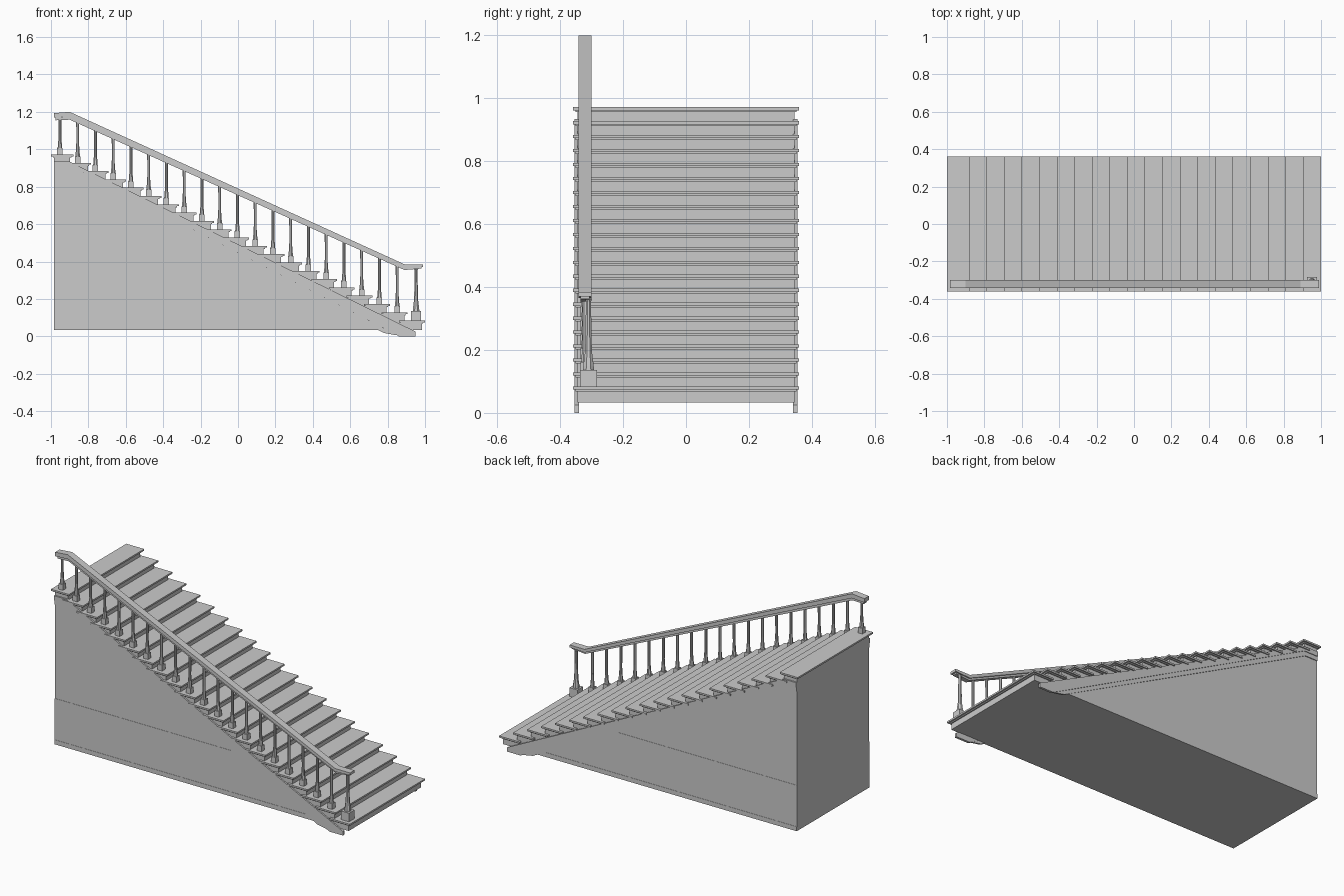
import bpy, bmesh, math

if "Cube" in bpy.data.objects:
    bpy.data.objects.remove(bpy.data.objects["Cube"])

STEPS = 21
RISE, RUN = 0.0444, 0.094
TOP_Z, TOP_X = 0.972, -0.88      # top tread surface and its nosing


def finish(name, bm):
    bmesh.ops.recalc_face_normals(bm, faces=bm.faces)
    me = bpy.data.meshes.new(name)
    bm.to_mesh(me)
    bm.free()
    ob = bpy.data.objects.new(name, me)
    bpy.context.collection.objects.link(ob)
    return ob


def prism(name, pts, y0, y1):
    """Extrude an x-z outline from y0 to y1."""
    bm = bmesh.new()
    face = bm.faces.new([bm.verts.new((x, y0, z)) for x, z in pts])
    ext = bmesh.ops.extrude_face_region(bm, geom=[face])
    for g in ext["geom"]:
        if isinstance(g, bmesh.types.BMVert):
            g.co.y = y1
    return finish(name, bm)


def box(name, x0, x1, y0, y1, z0, z1):
    return prism(name, [(x0, z0), (x1, z0), (x1, z1), (x0, z1)], y0, y1)


def column(name, x, y, rings, sides):
    """Stack of rings (radius, z) joined into a turned post."""
    bm = bmesh.new()
    loops = []
    for r, z in rings:
        loops.append([bm.verts.new((x + r * math.cos(2 * math.pi * (i + .5) / sides),
                                    y + r * math.sin(2 * math.pi * (i + .5) / sides), z))
                      for i in range(sides)])
    for a, b in zip(loops, loops[1:]):
        for i in range(sides):
            j = (i + 1) % sides
            bm.faces.new((a[i], a[j], b[j], b[i]))
    bm.faces.new(loops[0])
    bm.faces.new(loops[-1])
    return finish(name, bm)


# stepped body with closed back and underside
outline = [(-0.985, 0.033)]
for k in reversed(range(STEPS)):
    nose, z = TOP_X + RUN * k - 0.017, TOP_Z - RISE * k - 0.005
    outline.append((nose, 0.033 if k == STEPS - 1 else z - RISE))
    outline.append((nose, z))
outline.append((-0.985, TOP_Z - 0.005))
prism("stair_body", outline, -0.345, 0.345)

# treads with a thin cove strip below each nosing
for k in range(STEPS):
    nose, z = TOP_X + RUN * k, TOP_Z - RISE * k
    left = max(nose - 0.138, -1.0)
    box("tread", left, nose, -0.36, 0.36, z - 0.010, z)
    box("tread_cove", left + 0.01, nose - 0.010, -0.352, 0.352, z - 0.016, z - 0.010)

# side trim on both faces: stringer, lower moulding, dado and baseboard
stringer = [(-0.985, 0.934), (-0.90, 0.934), (0.95, 0.025), (0.95, 0.0),
            (0.86, 0.0), (-0.89, 0.905), (-0.985, 0.905)]
moulding = [(-0.985, 0.905), (-0.89, 0.905), (0.85, 0.005),
            (0.78, 0.018), (-0.90, 0.88), (-0.985, 0.88)]
dado = [(-0.985, 0.033), (0.75, 0.033), (0.22, 0.31), (-0.985, 0.31)]
baseboard = [(-0.985, 0.033), (0.75, 0.033), (0.70, 0.06), (-0.985, 0.06)]
for s in (-1, 1):
    prism("stringer", stringer, s * 0.340, s * 0.354)
    prism("stringer_moulding", moulding, s * 0.340, s * 0.350)
    prism("dado_panel", dado, s * 0.340, s * 0.3465)
    prism("baseboard", baseboard, s * 0.340, s * 0.348)

# handrail: wide cap and narrower lower rail
path = [(-0.985, 1.193), (-0.90, 1.20), (0.89, 0.385), (0.99, 0.385)]


def band(d0, d1, trim):
    p = [(path[0][0] + trim, path[0][1])] + path[1:3] + [(path[3][0] - trim, path[3][1])]
    scale = (1, 1.1, 0.8, 0.6)
    return ([(x, z - d0 * s) for (x, z), s in zip(p, scale)] +
            [(x, z - d1 * s) for (x, z), s in reversed(list(zip(p, scale)))])


RAIL_Y = -0.321
prism("handrail_cap", band(0, 0.024, 0), RAIL_Y - 0.021, RAIL_Y + 0.021)
prism("handrail_base", band(0.024, 0.038, 0.01), RAIL_Y - 0.014, RAIL_Y + 0.014)


def rail_z(x):
    for (xa, za), (xb, zb) in zip(path, path[1:]):
        if x <= xb:
            return za + (zb - za) * (x - xa) / (xb - xa) - 0.022
    return path[-1][1] - 0.022


# balusters: square foot, tapered collar, slim shaft
for k in range(STEPS - 1):
    x, z = -0.952 + 0.0949 * k, TOP_Z - RISE * k
    box("baluster_foot", x - 0.015, x + 0.015, RAIL_Y - 0.015, RAIL_Y + 0.015, z, z + 0.034)
    column("baluster_shaft", x, RAIL_Y,
           [(0.013, z + 0.034), (0.012, z + 0.05), (0.0095, z + 0.075),
            (0.008, z + 0.11), (0.0085, rail_z(x))], 8)

# newel post on the bottom step
nx, ny, nz = 0.952, -0.310, TOP_Z - RISE * (STEPS - 1)
box("newel_foot", nx - 0.027, nx + 0.027, ny - 0.027, ny + 0.027, nz, nz + 0.052)
column("newel_shaft", nx, ny,
       [(0.019, nz + 0.052), (0.018, nz + 0.065), (0.012, nz + 0.11),
        (0.010, nz + 0.17), (0.009, nz + 0.27), (0.012, rail_z(nx))], 8)
